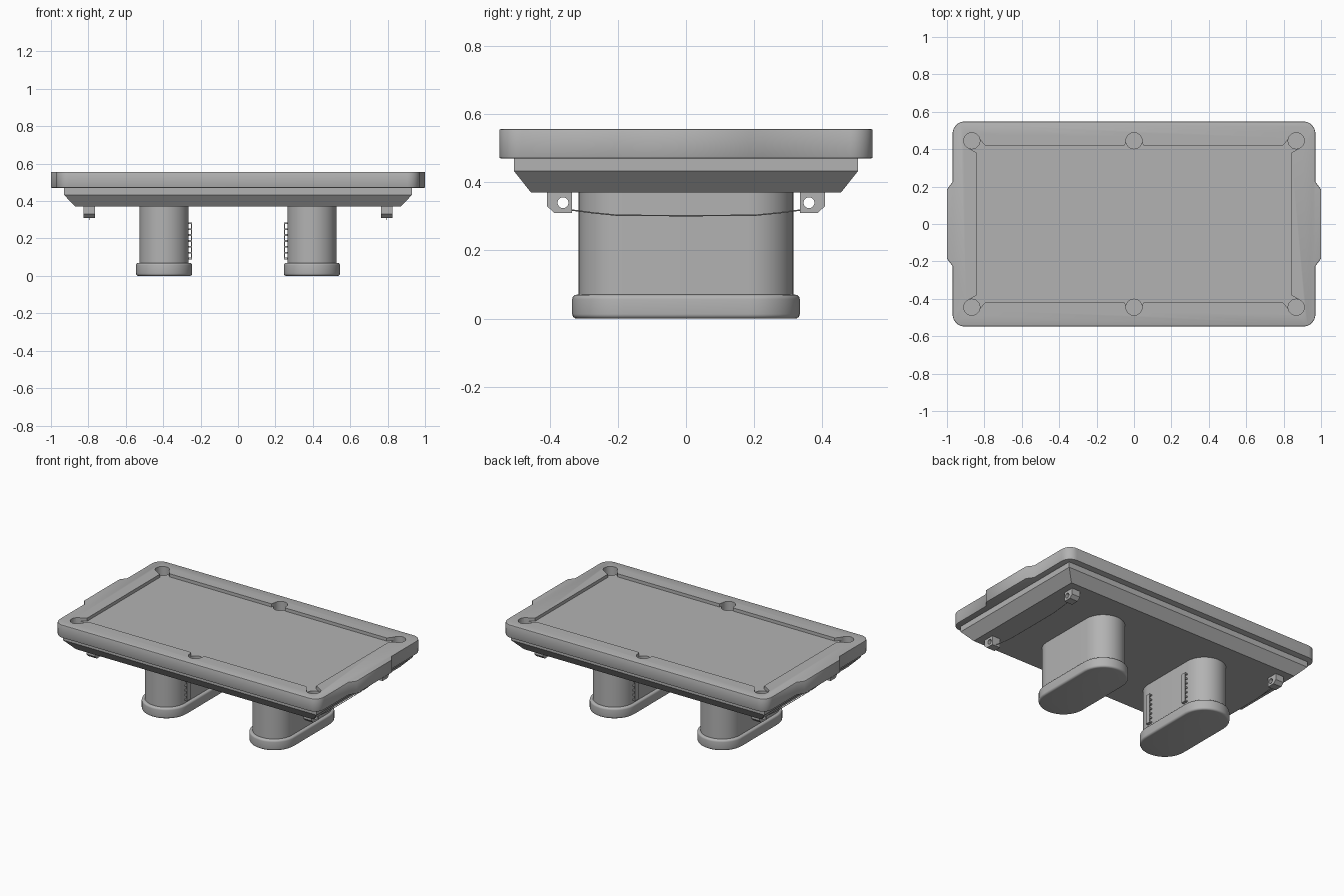
import bpy
import bmesh
from math import pi, cos, sin
from mathutils import Matrix

cube = bpy.data.objects.get("Cube")
if cube:
    bpy.data.objects.remove(cube, do_unlink=True)

GREY = (0.45, 0.45, 0.45, 1)
grey = bpy.data.materials.new("plain grey")
grey.use_nodes = True
grey.diffuse_color = GREY
grey.node_tree.nodes["Principled BSDF"].inputs["Base Color"].default_value = GREY


def smooth(obj, angle=0.6):
    bpy.ops.object.select_all(action="DESELECT")
    obj.select_set(True)
    bpy.context.view_layer.objects.active = obj
    bpy.ops.object.shade_smooth_by_angle(angle=angle)


def add_object(name, bm):
    bmesh.ops.recalc_face_normals(bm, faces=bm.faces)
    mesh = bpy.data.meshes.new(name)
    bm.to_mesh(mesh)
    bm.free()
    mesh.materials.append(grey)
    obj = bpy.data.objects.new(name, mesh)
    bpy.context.collection.objects.link(obj)
    return obj


def prism(name, outline, z0, z1, bevel=0.0, segments=3):
    """Extrude an outline upwards, rounding its top and bottom rims."""
    bm = bmesh.new()
    base = bm.faces.new([bm.verts.new((x, y, z0)) for x, y in outline])
    ext = bmesh.ops.extrude_face_region(bm, geom=[base])
    top = [v for v in ext["geom"] if isinstance(v, bmesh.types.BMVert)]
    bmesh.ops.translate(bm, vec=(0, 0, z1 - z0), verts=top)
    if bevel:
        rims = [e for e in bm.edges if abs(e.verts[0].co.z - e.verts[1].co.z) < 1e-6]
        bmesh.ops.bevel(bm, geom=rims, offset=bevel, segments=segments,
                        profile=0.5, affect="EDGES")
    return add_object(name, bm)


def box(bm, center, size):
    bmesh.ops.create_cube(bm, size=1, matrix=Matrix.Translation(center) @ Matrix.Diagonal((*size, 1)))


def arc(cx, cy, r, a0, a1, n):
    return [(cx + r * cos(a0 + (a1 - a0) * i / n), cy + r * sin(a0 + (a1 - a0) * i / n))
            for i in range(n + 1)]


def four_way(quarter):
    """Mirror a quarter outline, given anticlockwise from +x to +y, to a full loop."""
    half = quarter + [(-x, y) for x, y in reversed(quarter)]
    return half + [(-x, -y) for x, y in half]


def cut(obj, cutters):
    for c in cutters:
        c.hide_render = True
        mod = obj.modifiers.new("cut", "BOOLEAN")
        mod.operation = "DIFFERENCE"
        mod.solver = "EXACT"
        mod.object = c
    bpy.context.view_layer.update()
    deps = bpy.context.evaluated_depsgraph_get()
    mesh = bpy.data.meshes.new_from_object(obj.evaluated_get(deps))
    obj.modifiers.clear()
    obj.data = mesh
    for c in cutters:
        bpy.data.objects.remove(c, do_unlink=True)


# Top rail with rounded corners and a bulge at each end
rail_outline = four_way([(1.0, 0.185), (0.97, 0.225)] + arc(0.905, 0.483, 0.065, 0, pi / 2, 8))
rail = prism("top_rail", rail_outline, 0.47, 0.556, 0.005, 2)

# Sunken bed with flared cushion ends, and six pockets
bed_outline = four_way([(0.84, 0.38), (0.9, 0.415), (0.83, 0.46), (0.797, 0.42),
                        (0.05, 0.42), (0.04, 0.445)])
cutters = [prism("bed_cutter", bed_outline, 0.535, 0.6)]
for x in (-0.867, 0, 0.867):
    for y in (-0.445, 0.445):
        cutters.append(prism("pocket_cutter", arc(x, y, 0.043, 0, 2 * pi * 31 / 32, 31), 0.49, 0.6))
cut(rail, cutters)
smooth(rail)

# Apron: upright band over a slanted skirt
bm = bmesh.new()
rings = []
for x, y, z in ((0.87, 0.455, 0.37), (0.93, 0.505, 0.433), (0.93, 0.505, 0.475)):
    rings.append([bm.verts.new((sx * x, sy * y, z))
                  for sx, sy in ((1, 1), (-1, 1), (-1, -1), (1, -1))])
for low, high in zip(rings, rings[1:]):
    for i in range(4):
        j = (i + 1) % 4
        bm.faces.new((low[i], low[j], high[j], high[i]))
bm.faces.new(rings[0])
bm.faces.new(rings[-1])
add_object("apron", bm)


def stadium(cx, half_y, r):
    mid = half_y - r
    return arc(cx, mid, r, 0, pi, 20) + arc(cx, -mid, r, pi, 2 * pi, 20)


for side, s in (("left", 1), ("right", -1)):
    # Pedestal legs and feet
    leg = prism(side + "_leg", stadium(s * 0.395, 0.315, 0.131), 0.06, 0.375)
    foot = prism(side + "_foot", stadium(s * 0.395, 0.334, 0.15), 0, 0.07, 0.013, 4)
    smooth(leg)
    smooth(foot)

    # Slotted rails on the inner face of each leg
    for end, e in (("back", 1), ("front", -1)):
        bm = bmesh.new()
        y = e * 0.165
        box(bm, (s * 0.248, y, 0.187), (0.006, 0.034, 0.196))
        for i in range(7):
            box(bm, (s * 0.258, y, 0.093 + i * 0.0313), (0.02, 0.034, 0.009))
        add_object(f"{side}_{end}_slotted_rail", bm)

        # Pierced hanging bracket with a chamfered outer corner
        profile = [(0.335, 0.31), (0.387, 0.31), (0.408, 0.33), (0.408, 0.375), (0.335, 0.375)]
        bm = bmesh.new()
        face = bm.faces.new([bm.verts.new((s * 0.765, e * py, pz)) for py, pz in profile])
        ext = bmesh.ops.extrude_face_region(bm, geom=[face])
        bmesh.ops.translate(bm, vec=(s * 0.06, 0, 0),
                            verts=[v for v in ext["geom"] if isinstance(v, bmesh.types.BMVert)])
        bracket = add_object(f"{side}_{end}_bracket", bm)
        bm = bmesh.new()
        bmesh.ops.create_cone(bm, cap_ends=True, segments=20, radius1=0.016, radius2=0.016, depth=0.2,
                              matrix=Matrix.Translation((s * 0.795, e * 0.361, 0.34))
                              @ Matrix.Rotation(pi / 2, 4, "Y"))
        cut(bracket, [add_object("hole_cutter", bm)])
        smooth(bracket)

    # Slack cord between the brackets
    curve = bpy.data.curves.new(side + "_cord", "CURVE")
    curve.dimensions = "3D"
    curve.bevel_depth = 0.002
    curve.bevel_resolution = 2
    path = [(-0.34, 0.319), (-0.27, 0.31), (-0.2, 0.303), (0, 0.302),
            (0.2, 0.303), (0.27, 0.31), (0.34, 0.319)]
    spline = curve.splines.new("POLY")
    spline.points.add(len(path) - 1)
    for point, (y, z) in zip(spline.points, path):
        point.co = (s * 0.795, y, z, 1)
    curve.materials.append(grey)
    bpy.context.collection.objects.link(bpy.data.objects.new(side + "_cord", curve))
